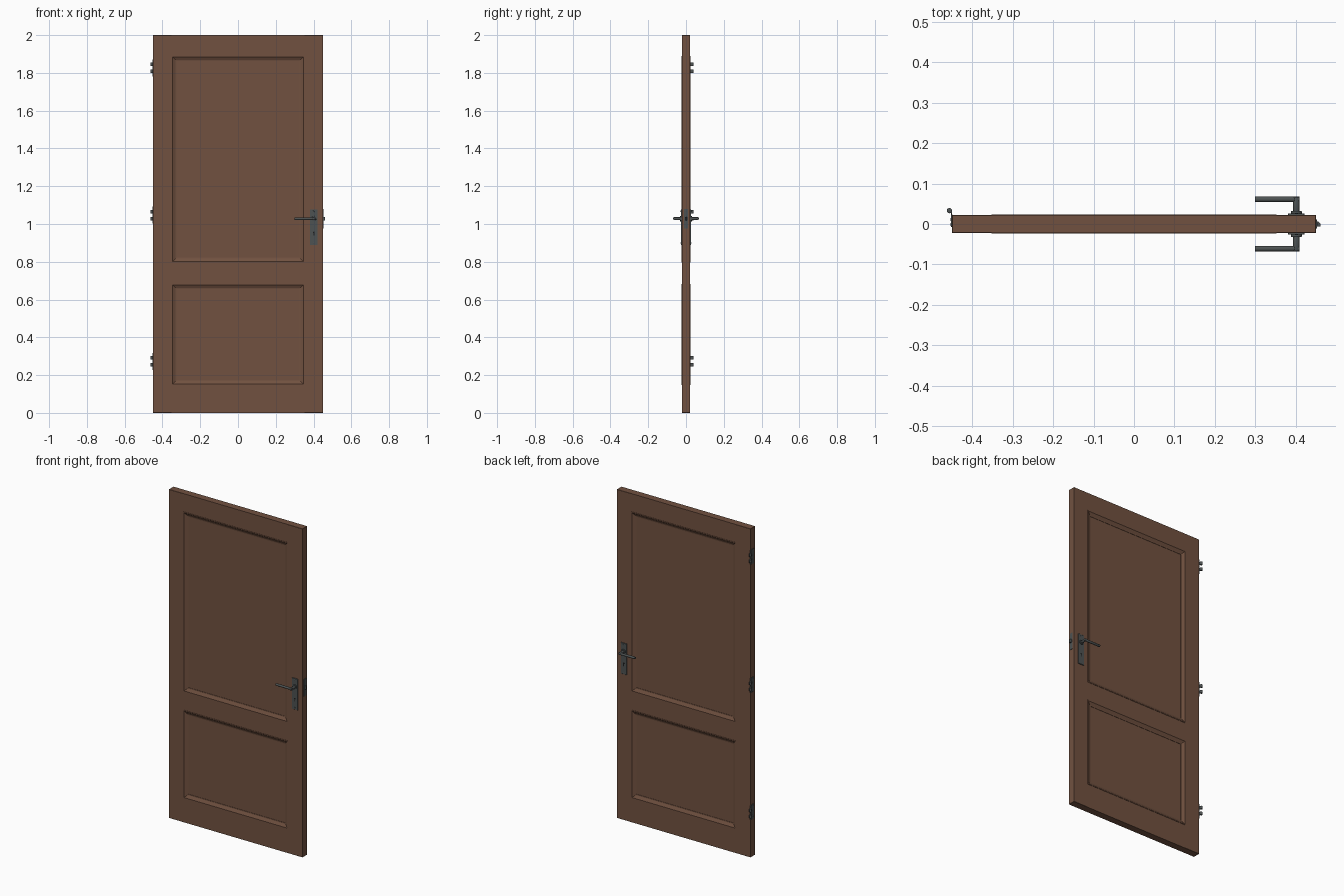
import bpy, bmesh, math
from mathutils import Matrix, Vector

if "Cube" in bpy.data.objects:
    bpy.data.objects.remove(bpy.data.objects["Cube"])


def material(name, rgb):
    m = bpy.data.materials.new(name)
    m.diffuse_color = (*rgb, 1)
    m.use_nodes = True
    m.node_tree.nodes["Principled BSDF"].inputs["Base Color"].default_value = m.diffuse_color
    return m


WOOD = material("brown wood", (0.165, 0.083, 0.051))
METAL = material("dark steel", (0.075, 0.085, 0.085))
BLACK = material("keyhole black", (0.012, 0.012, 0.012))


def finish(name, bm, mat, smooth=False):
    bmesh.ops.recalc_face_normals(bm, faces=bm.faces)
    me = bpy.data.meshes.new(name)
    bm.to_mesh(me)
    bm.free()
    me.materials.append(mat)
    ob = bpy.data.objects.new(name, me)
    bpy.context.collection.objects.link(ob)
    if smooth:
        bpy.ops.object.select_all(action='DESELECT')
        ob.select_set(True)
        bpy.context.view_layer.objects.active = ob
        bpy.ops.object.shade_smooth_by_angle(angle=math.radians(40))
    return ob


def box(name, lo, hi, mat, bevel=0):
    bm = bmesh.new()
    bmesh.ops.create_cube(bm, size=1)
    for v in bm.verts:
        v.co = Vector([lo[i] if v.co[i] < 0 else hi[i] for i in range(3)])
    if bevel:
        bmesh.ops.bevel(bm, geom=bm.edges[:], offset=bevel, segments=1, affect='EDGES')
    return finish(name, bm, mat)


def rod(name, a, b, r, mat, bevel=0.001, seg=20):
    a, b = Vector(a), Vector(b)
    bm = bmesh.new()
    bmesh.ops.create_cone(bm, cap_ends=True, segments=seg, radius1=r, radius2=r,
                          depth=(b - a).length)
    if bevel:
        rim = [e for e in bm.edges if any(len(f.verts) > 4 for f in e.link_faces)]
        bmesh.ops.bevel(bm, geom=rim, offset=bevel, segments=2, affect='EDGES', profile=0.5)
    rot = (b - a).to_track_quat('Z', 'Y').to_matrix().to_4x4()
    bm.transform(Matrix.Translation((a + b) / 2) @ rot)
    return finish(name, bm, mat, True)


def moulding(name, z0, z1, side):
    # mitred frame: nested rectangles following a (inset, depth) profile
    profile = [(0, 0.010), (0, 0.0236), (0.005, 0.0236), (0.008, 0.0215),
               (0.021, 0.0145), (0.027, 0.0135), (0.027, 0.010)]
    bm = bmesh.new()
    rings = []
    for d, y in profile:
        x = 0.352 - d
        rings.append([bm.verts.new((px, y * side, pz)) for px, pz in
                      ((-x, z0 + d), (x, z0 + d), (x, z1 - d), (-x, z1 - d))])
    for i, ring in enumerate(rings):
        nxt = rings[(i + 1) % len(rings)]
        for k in range(4):
            j = (k + 1) % 4
            bm.faces.new((ring[k], ring[j], nxt[j], nxt[k]))
    finish(name, bm, WOOD)


# Stiles and rails
for s, n in ((-1, "hinge_stile"), (1, "lock_stile")):
    xs = sorted((0.352 * s, 0.45 * s))
    box(n, (xs[0], -0.0222, 0), (xs[1], 0.0222, 2), WOOD, 0.001)
for n, z0, z1 in (("bottom_rail", 0, 0.147), ("middle_rail", 0.683, 0.796),
                  ("top_rail", 1.89, 2)):
    box(n, (-0.353, -0.0215, z0), (0.353, 0.0215, z1), WOOD)

# Recessed panels with mouldings on both faces
for n, z0, z1 in (("lower", 0.147, 0.683), ("upper", 0.796, 1.89)):
    box(n + "_panel", (-0.353, -0.0115, z0), (0.353, 0.0115, z1), WOOD)
    for s, side in ((-1, "front"), (1, "back")):
        moulding(f"{n}_{side}_moulding", z0, z1, s)

# Handle sets, front and back
HX, HZ = 0.4015, 1.028
for s, side in ((-1, "front"), (1, "back")):
    ys = sorted((0.021 * s, 0.0265 * s))
    box(side + "_handle_plate", (0.381, ys[0], 0.889), (0.421, ys[1], 1.078), METAL, 0.001)
    rod(side + "_handle_collar", (HX, 0.026 * s, HZ), (HX, 0.032 * s, HZ), 0.0135, METAL)
    rod(side + "_handle_neck", (HX, 0.03 * s, HZ), (HX, 0.067 * s, HZ), 0.008, METAL)
    rod(side + "_handle_lever", (0.409, 0.061 * s, HZ), (0.299, 0.061 * s, HZ), 0.007, METAL)
    rod(side + "_keyhole", (HX, 0.026 * s, 0.955), (HX, 0.0268 * s, 0.955), 0.005, BLACK, 0)
    ys = sorted((0.026 * s, 0.0268 * s))
    box(side + "_keyhole_slot", (HX - 0.0025, ys[0], 0.938), (HX + 0.0025, ys[1], 0.955), BLACK)
    for z in (0.899, 1.068):
        rod(side + "_plate_screw", (HX, 0.026 * s, z), (HX, 0.0278 * s, z), 0.004, METAL, 0.0006, 12)

# Latch on the lock edge
box("latch_plate", (0.449, -0.011, 0.976), (0.4525, 0.011, 1.08), METAL, 0.0005)
bm = bmesh.new()
bolt = [(0.45, -0.006), (0.461, -0.006), (0.461, 0.001), (0.456, 0.006), (0.45, 0.006)]
face = bm.faces.new([bm.verts.new((x, y, HZ - 0.009)) for x, y in bolt])
up = bmesh.ops.extrude_face_region(bm, geom=[face])
bmesh.ops.translate(bm, vec=(0, 0, 0.018), verts=[g for g in up['geom'] if isinstance(g, bmesh.types.BMVert)])
finish("latch_bolt", bm, METAL)
for z in (0.987, 1.069):
    rod("latch_screw", (0.452, 0, z), (0.4535, 0, z), 0.004, METAL, 0.0005, 12)

# Hinges on the opposite edge: leaf, two knuckles and screws
for zc in (1.827, 1.047, 0.273):
    box("hinge_leaf", (-0.4525, -0.007, zc - 0.045), (-0.449, 0.024, zc + 0.045), METAL, 0.0005)
    for dz in (-0.0185, 0.0185):
        z = zc + dz
        box("hinge_tab", (-0.4525, 0.02, z - 0.009), (-0.4495, 0.034, z + 0.009), METAL)
        rod("hinge_knuckle", (-0.4565, 0.033, z - 0.009), (-0.4565, 0.033, z + 0.009), 0.0065, METAL, 0.0005)
    for y, dz in ((-0.001, -0.033), (0.011, -0.012), (0.011, 0.012), (-0.001, 0.033)):
        rod("hinge_screw", (-0.452, y, zc + dz), (-0.4535, y, zc + dz), 0.004, METAL, 0.0005, 12)
